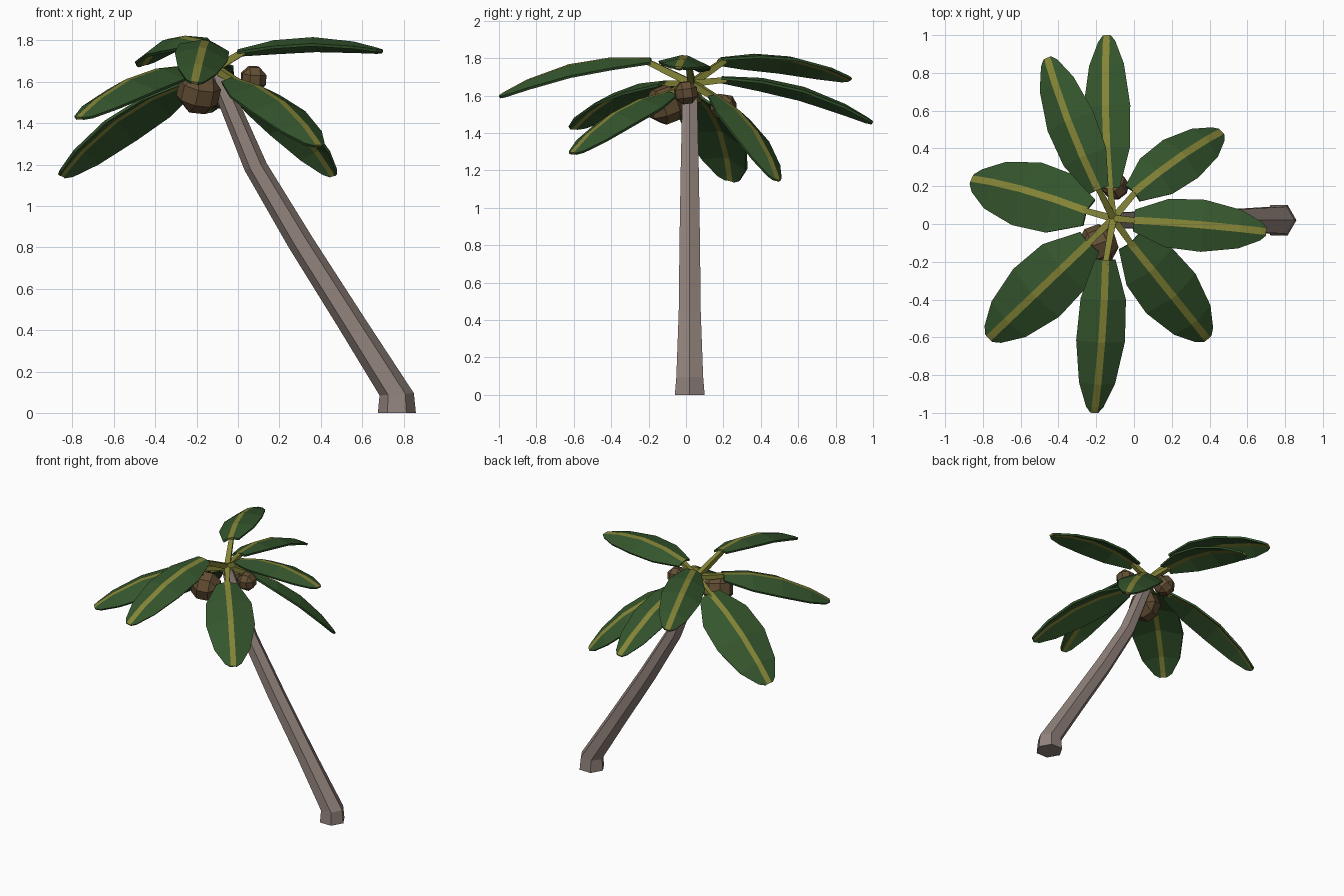
import bpy, bmesh, math
from mathutils import Vector, Matrix

if "Cube" in bpy.data.objects:
    bpy.data.objects.remove(bpy.data.objects["Cube"])

def material(name, rgb):
    m = bpy.data.materials.new(name)
    m.diffuse_color = (*rgb, 1)
    m.use_nodes = True
    m.node_tree.nodes["Principled BSDF"].inputs["Base Color"].default_value = m.diffuse_color
    return m

BARK = material("bark grey brown", (0.285, 0.225, 0.20))
GREEN = material("leaf green", (0.035, 0.092, 0.026))
OLIVE = material("rib olive", (0.23, 0.23, 0.038))
NUT = material("nut brown", (0.125, 0.076, 0.034))

def add_object(name, bm, mats):
    me = bpy.data.meshes.new(name)
    bm.to_mesh(me)
    bm.free()
    for m in mats:
        me.materials.append(m)
    ob = bpy.data.objects.new(name, me)
    bpy.context.collection.objects.link(ob)
    return ob

# Trunk: hexagonal rings along a leaning path (x, z, radius, tilt)
def trunk():
    rings = [(0.768, 0, 0.092, 0), (0.767, 0.09, 0.083, 4), (0.552, 0.43, 0.068, 18),
             (0.305, 0.82, 0.063, 20), (0.085, 1.19, 0.056, 18),
             (-0.07, 1.56, 0.047, 12), (-0.10, 1.645, 0.04, 8)]
    bm = bmesh.new()
    loops = []
    for x, z, r, tilt in rings:
        b = math.radians(tilt)
        u = Vector((math.cos(b), 0, math.sin(b)))
        loop = []
        for k in range(6):
            a = k * math.pi / 3
            loop.append(bm.verts.new(Vector((x, 0.02, z)) + u * r * math.cos(a)
                                     + Vector((0, r * math.sin(a), 0))))
        loops.append(loop)
    for lo, hi in zip(loops, loops[1:]):
        for k in range(6):
            n = (k + 1) % 6
            bm.faces.new((lo[k], lo[n], hi[n], hi[k]))
    bm.faces.new(loops[0][::-1])
    bm.faces.new(loops[-1])
    add_object("trunk", bm, [BARK])

# Leaf: bowed, roof-shaped blade with an olive middle strip
OUTLINE = [(0, 0.42), (0.25, 0.93), (0.52, 1.0), (0.8, 0.74), (0.96, 0.36), (1, 0.16)]
CROWN = Vector((-0.11, 0.03, 1.665))

def leaf(i, base, tip, half, roll):
    base, tip = Vector(base), Vector(tip)
    f = (tip - base).normalized()
    side = Vector((0, 0, 1)).cross(f).normalized()
    side = Matrix.Rotation(math.radians(roll), 3, f) @ side
    up = f.cross(side)
    bow = 0.085 * (tip - base).length
    a = math.radians(20)
    bm = bmesh.new()
    rows = []
    for t, w in OUTLINE:
        p = base.lerp(tip, t) + up * bow * 4 * t * (1 - t)
        h = half * w
        rib = min(0.020, h * 0.7)
        row = []
        for d in (-h, -rib, rib, h):
            row.append(bm.verts.new(p + side * d * math.cos(a)
                                    - up * (abs(d) - rib) * math.sin(a)))
        rows.append(row)
    for r0, r1 in zip(rows, rows[1:]):
        for j in range(3):
            face = bm.faces.new((r0[j], r1[j], r1[j + 1], r0[j + 1]))
            face.material_index = 1 if j == 1 else 0
    ob = add_object(f"leaf_{i}", bm, [GREEN, OLIVE])
    mod = ob.modifiers.new("thickness", 'SOLIDIFY')
    mod.thickness = 0.014
    mod.offset = -1
    # Stem: four-sided rod from the crown into the blade
    end = base + f * 0.03 - up * 0.008
    axis = end - CROWN
    bm = bmesh.new()
    mat = (Matrix.Translation((CROWN + end) / 2)
           @ axis.to_track_quat('Z', 'Y').to_matrix().to_4x4()
           @ Matrix.Rotation(math.pi / 4, 4, 'Z'))
    bmesh.ops.create_cone(bm, cap_ends=True, segments=4, radius1=0.027, radius2=0.021,
                          depth=axis.length, matrix=mat)
    add_object(f"stem_{i}", bm, [OLIVE])

# Coconut: faceted ball with square and triangular faces
def coconut(i, centre, r, turn):
    bm = bmesh.new()
    q = 1 + math.sqrt(2)
    for sx in (-1, 1):
        for sy in (-1, 1):
            for sz in (-1, 1):
                for v in ((q, 1, 1), (1, q, 1), (1, 1, q)):
                    bm.verts.new((v[0] * sx, v[1] * sy, v[2] * sz))
    bmesh.ops.convex_hull(bm, input=bm.verts)
    bmesh.ops.dissolve_limit(bm, angle_limit=0.02, verts=bm.verts, edges=bm.edges)
    scale = r / math.sqrt(q * q + 2)
    m = Matrix.Translation(centre) @ Matrix.Rotation(turn, 4, (1, 0.5, 1)) @ Matrix.Scale(scale, 4)
    bmesh.ops.transform(bm, matrix=m, verts=bm.verts)
    bmesh.ops.recalc_face_normals(bm, faces=bm.faces)
    add_object(f"coconut_{i}", bm, [NUT])

trunk()

# Leaves: blade start, tip, half width, roll in degrees
LEAVES = [((0.0, 0.02, 1.755), (0.70, -0.04, 1.755), 0.148, -6),
          ((0.0, 0.17, 1.60), (0.465, 0.49, 1.15), 0.148, -14),
          ((-0.13, 0.19, 1.70), (-0.145, 1.0, 1.46), 0.135, -11),
          ((-0.19, 0.18, 1.80), (-0.46, 0.88, 1.69), 0.145, -15),
          ((-0.25, 0.07, 1.60), (-0.86, 0.24, 1.15), 0.20, 16),
          ((-0.24, -0.10, 1.68), (-0.77, -0.605, 1.43), 0.187, 0),
          ((-0.15, -0.19, 1.80), (-0.21, -1.0, 1.60), 0.139, -9),
          ((-0.02, -0.10, 1.62), (0.39, -0.61, 1.295), 0.178, 0)]
for i, args in enumerate(LEAVES, 1):
    leaf(i, *args)

for i, args in enumerate([((-0.19, -0.11, 1.55), 0.11, 0.5),
                          ((-0.10, 0.20, 1.54), 0.075, 0.9),
                          ((0.075, 0.0, 1.615), 0.068, 0.2)], 1):
    coconut(i, *args)
